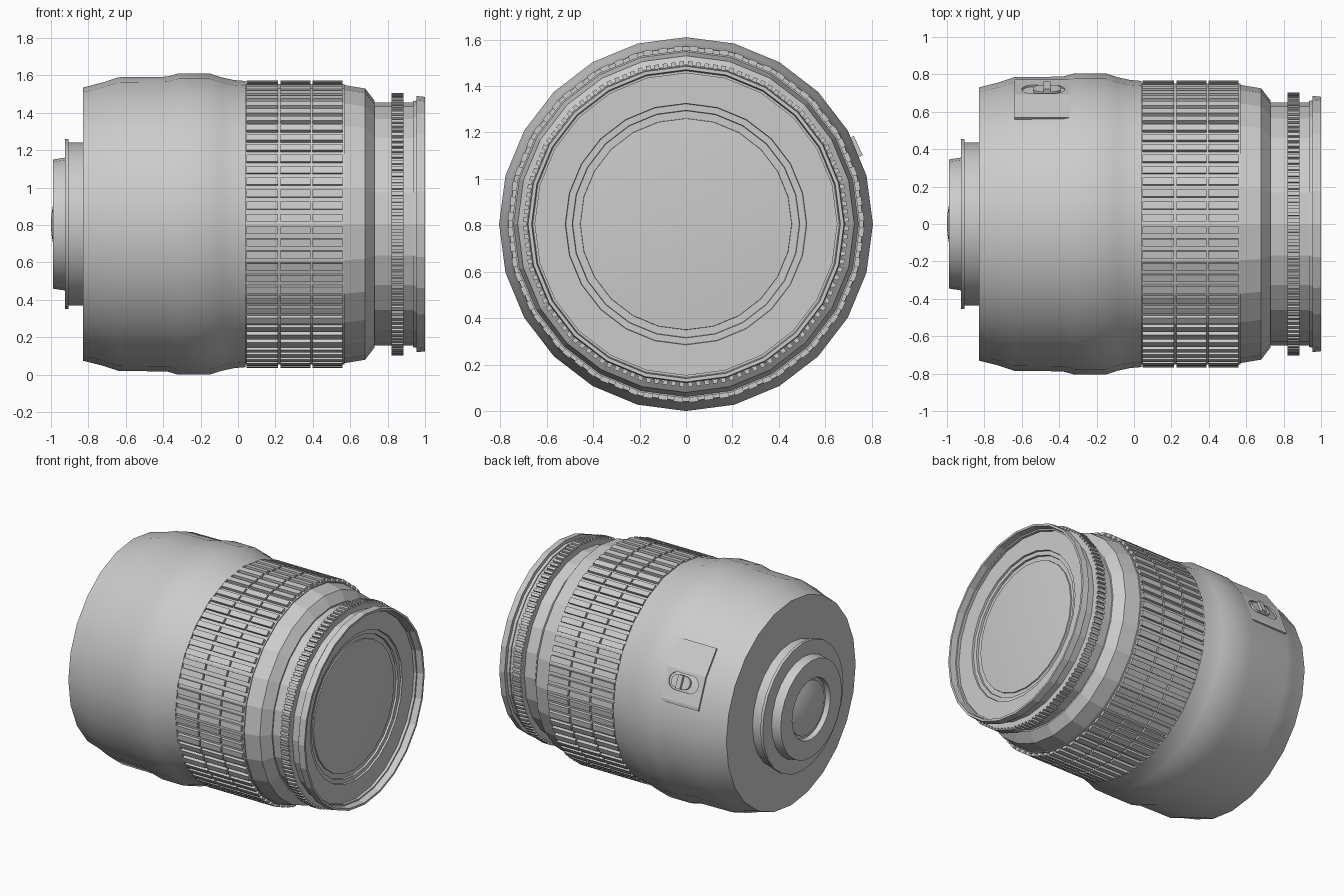
import bpy, bmesh
from math import sin, cos, pi, radians, floor
from mathutils import Matrix, Vector

cube = bpy.data.objects.get("Cube")
if cube:
    bpy.data.objects.remove(cube, do_unlink=True)

AXIS_Z = 0.805
SIDES = 24
STEP = 2 * pi / SIDES

grey = bpy.data.materials.new("plain_grey")
grey.use_nodes = True
grey.diffuse_color = (0.6, 0.6, 0.6, 1)
grey.node_tree.nodes["Principled BSDF"].inputs["Base Color"].default_value = (0.6, 0.6, 0.6, 1)


def finish(name, bm, smooth=None):
    bmesh.ops.recalc_face_normals(bm, faces=bm.faces)
    mesh = bpy.data.meshes.new(name)
    bm.to_mesh(mesh)
    bm.free()
    mesh.materials.append(grey)
    obj = bpy.data.objects.new(name, mesh)
    bpy.context.collection.objects.link(obj)
    if smooth:
        bpy.ops.object.select_all(action='DESELECT')
        obj.select_set(True)
        bpy.context.view_layer.objects.active = obj
        bpy.ops.object.shade_smooth_by_angle(angle=radians(smooth))
    return obj


def point(x, r, a):
    return Vector((x, r * cos(a), AXIS_Z + r * sin(a)))


def facet_radius(r, a):
    # distance to the flat side of the polygon at this angle
    return r * cos(STEP / 2) / cos(a - (floor(a / STEP) + 0.5) * STEP)


def lathe(name, profile, smooth=None):
    # profile of (x, radius) pairs revolved around the long axis
    bm = bmesh.new()
    rings = []
    for x, r in profile:
        if r == 0:
            rings.append([bm.verts.new(point(x, 0, 0))] * SIDES)
        else:
            rings.append([bm.verts.new(point(x, r, i * STEP)) for i in range(SIDES)])
    for a, b in zip(rings, rings[1:]):
        for i in range(SIDES):
            j = (i + 1) % SIDES
            bm.faces.new(dict.fromkeys((a[i], a[j], b[j], b[i])))
    return finish(name, bm, smooth)


def add_block(bm, x0, x1, angles, r0, r1):
    # curved block following the polygon sides
    rows = []
    for a in angles:
        lo, hi = facet_radius(r0, a), facet_radius(r1, a)
        rows.append([bm.verts.new(point(x, r, a))
                     for x, r in ((x0, lo), (x1, lo), (x1, hi), (x0, hi))])
    for p, q in zip(rows, rows[1:]):
        for i in range(4):
            j = (i + 1) % 4
            bm.faces.new((p[i], p[j], q[j], q[i]))
    bm.faces.new(rows[0])
    bm.faces.new(rows[-1])


def ribs(name, spans, count, fill, r0, r1):
    bm = bmesh.new()
    pitch = 2 * pi / count
    for x0, x1 in spans:
        for i in range(count):
            mid = (i + 0.5) * pitch
            add_block(bm, x0, x1, (mid - pitch * fill / 2, mid + pitch * fill / 2), r0, r1)
    return finish(name, bm)


def dome(x_edge, x_top, radius, rings=6):
    return [(x_top + (x_edge - x_top) * (i / rings) ** 2, radius * i / rings)
            for i in range(rings + 1)]


# Rear mount with its flange and recessed glass
lathe("rear_mount", [(-0.955, 0), (-0.955, 0.21), (-0.99, 0.215), (-0.99, 0.345), (-0.925, 0.355),
                     (-0.925, 0.455), (-0.905, 0.455), (-0.905, 0.435), (-0.82, 0.435), (-0.82, 0)], 30)
lathe("rear_glass", dome(-0.962, -1.0, 0.19) + [(-0.95, 0.19)], 30)

# Main barrel with its soft swelling
lathe("barrel", [(-0.83, 0), (-0.83, 0.73), (-0.72, 0.758), (-0.64, 0.785), (-0.38, 0.788),
                 (-0.32, 0.805), (-0.15, 0.805), (-0.09, 0.785), (-0.02, 0.77), (0.04, 0.765),
                 (0.04, 0)], 30)

# Ribbed grip
lathe("grip_sleeve", [(0.03, 0), (0.03, 0.75), (0.57, 0.75), (0.57, 0)])
ribs("grip_ribs", [(0.045, 0.215), (0.227, 0.387), (0.398, 0.56)], 72, 0.6, 0.74, 0.77)

# Tapered collar and neck
lathe("front_collar", [(0.56, 0), (0.56, 0.745), (0.68, 0.725), (0.73, 0.66), (0.73, 0.65),
                       (0.83, 0.65), (0.83, 0)])

# Toothed ring
lathe("toothed_ring", [(0.822, 0), (0.822, 0.688), (0.885, 0.688), (0.885, 0)])
ribs("ring_teeth", [(0.822, 0.885)], 120, 0.55, 0.67, 0.703)

# Front rim with a deep stepped recess and domed glass
lathe("front_rim", [(0.88, 0), (0.88, 0.65), (0.955, 0.65), (0.955, 0.685), (1.0, 0.68), (1.0, 0.665),
                    (0.935, 0.658), (0.935, 0.52), (0.922, 0.518), (0.922, 0.49), (0.908, 0.488),
                    (0.908, 0)])
lathe("front_glass", dome(0.916, 0.936, 0.455) + [(0.9, 0.457)], 30)

# Side plate that carries the switch
bm = bmesh.new()
add_block(bm, -0.64, -0.31, [radians(d) for d in (13.5, 15, 30, 44.5)], 0.76, 0.798)
plate = finish("switch_plate", bm)

tilt = radians(24.5)
out = Vector((0, cos(tilt), sin(tilt)))
side = Vector((0, sin(tilt), -cos(tilt)))


def frame(x, r):
    m = Matrix((Vector((1, 0, 0)), side, out)).transposed().to_4x4()
    m.translation = Vector((x, 0, AXIS_Z)) + out * r
    return m


def add_pill(bm, x, straight, radius, r0, r1):
    # upright block with rounded ends, standing on the plate
    outline = []
    for i in range(20):
        a = -pi / 2 + pi * (i % 10) / 9 + (pi if i > 9 else 0)
        shift = straight if i < 10 else -straight
        outline.append(bm.verts.new(frame(x, r0) @ Vector((shift + radius * cos(a), radius * sin(a), 0))))
    top = bmesh.ops.extrude_face_region(bm, geom=[bm.faces.new(outline)])["geom"]
    bmesh.ops.translate(bm, vec=out * (r1 - r0),
                        verts=[v for v in top if isinstance(v, bmesh.types.BMVert)])


# Oval slot cut into the plate
bm = bmesh.new()
add_pill(bm, -0.485, 0.057, 0.058, 0.779, 0.84)
cutter = finish("slot_cutter", bm)
cutter.hide_render = True
cut = plate.modifiers.new("slot", 'BOOLEAN')
cut.operation = 'DIFFERENCE'
cut.solver = 'EXACT'
cut.object = cutter
bpy.context.view_layer.update()
graph = bpy.context.evaluated_depsgraph_get()
plate.data = bpy.data.meshes.new_from_object(plate.evaluated_get(graph))
plate.modifiers.clear()
bpy.data.objects.remove(cutter, do_unlink=True)

# Sliding switch: a low oval foot with a raised bar across it
bm = bmesh.new()
add_pill(bm, -0.465, 0.03, 0.044, 0.76, 0.797)
box = Matrix.Diagonal((0.036, 0.092, 0.055, 1))
bmesh.ops.create_cube(bm, size=1, matrix=frame(-0.465, 0.788) @ box)
finish("switch_knob", bm)
